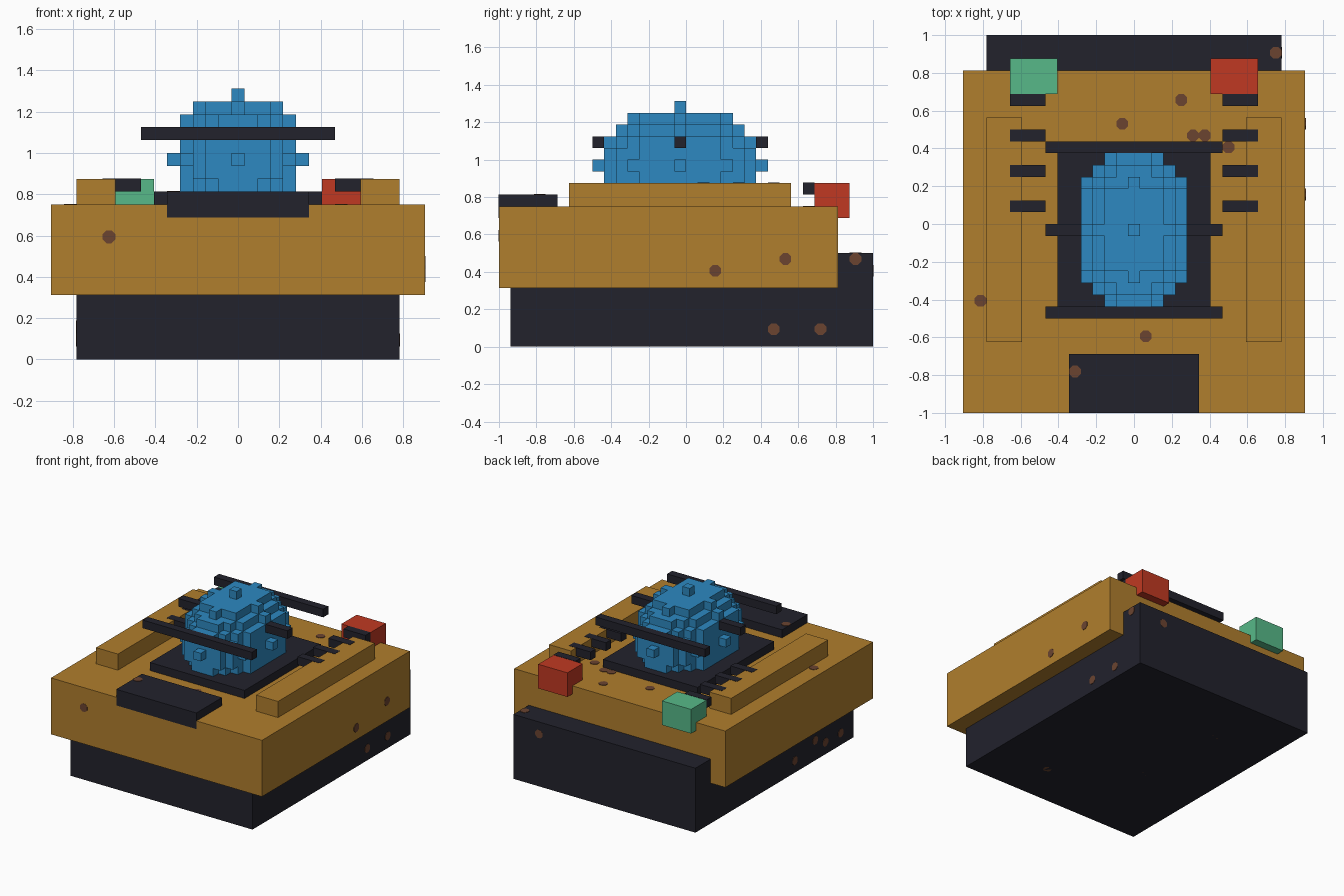
import bpy, bmesh, math
from mathutils import Vector

V = 1 / 16  # one voxel; all part sizes below are in voxels

cube = bpy.data.objects.get("Cube")
if cube:
    bpy.data.objects.remove(cube, do_unlink=True)


def material(name, rgb):
    lin = [((c / 255 + 0.055) / 1.055) ** 2.4 for c in rgb] + [1]
    m = bpy.data.materials.new(name)
    m.use_nodes = True
    m.diffuse_color = lin
    m.node_tree.nodes["Principled BSDF"].inputs["Base Color"].default_value = lin
    return m


mustard = material("mustard", (176, 126, 45))
dark = material("dark_navy", (34, 34, 44))
blue = material("blue", (45, 137, 193))
red = material("red", (192, 57, 34))
green = material("green", (87, 185, 137))
rust = material("rust_brown", (107, 68, 48))


def finish(name, bm, mat):
    bmesh.ops.scale(bm, vec=(V, V, V), verts=bm.verts)
    bmesh.ops.recalc_face_normals(bm, faces=bm.faces)
    mesh = bpy.data.meshes.new(name)
    bm.to_mesh(mesh)
    bm.free()
    mesh.materials.append(mat)
    obj = bpy.data.objects.new(name, mesh)
    bpy.context.collection.objects.link(obj)
    return obj


def box(name, mat, xs, ys, zs):
    bm = bmesh.new()
    bmesh.ops.create_cube(bm, size=1)
    for v in bm.verts:
        v.co = [r[0] if c < 0 else r[1] for c, r in zip(v.co, (xs, ys, zs))]
    return finish(name, bm, mat)


# Dark base: stepped side profile, taller at the back
bm = bmesh.new()
profile = [(-15, 0), (16, 0), (16, 8), (13, 8), (13, 5), (-15, 5)]
face = bm.faces.new([bm.verts.new((-12.5, y, z)) for y, z in profile])
side = bmesh.ops.extrude_face_region(bm, geom=[face])["geom"]
bmesh.ops.translate(bm, vec=(25, 0, 0),
                    verts=[g for g in side if isinstance(g, bmesh.types.BMVert)])
finish("base", bm, dark)

# Main body, front plate and dome plate
box("body", mustard, (-14.5, 14.5), (-16, 13), (5, 12))
box("front_plate", dark, (-5.5, 5.5), (-16.03, -11), (11, 13))
box("dome_plate", dark, (-6.5, 6.5), (-8, 7), (12, 13))

# Side rails, short cross bars and corner lamps
for s, label, lamp in ((1, "left", red), (-1, "right", green)):
    box(label + "_rail", mustard, sorted((s * 9.5, s * 12.5)), (-10, 9), (12, 14))
    box(label + "_lamp", lamp, sorted((s * 6.5, s * 10.5)), (11, 14), (11, 14))
    for i, y in enumerate((1, 4, 7, 10)):
        box(f"{label}_short_bar_{i + 1}", dark, sorted((s * 7.5, s * 10.5)),
            (y, y + 1), (13, 14.03))

# Long bars in front of, through and behind the dome
for label, y in (("front", -8), ("middle", -1), ("back", 6)):
    box(label + "_long_bar", dark, (-7.5, 7.5), (y, y + 1), (17, 18))

# Stepped dome: voxels inside an ellipsoid, keeping only outer faces
cells = {(x, y, z) for x in range(-5, 6) for y in range(-7, 8) for z in range(-2, 6)
         if (x / 5) ** 2 + (y / 7) ** 2 + (z / 5) ** 2 <= 1.0001}
bm = bmesh.new()
for cell in cells:
    for axis in range(3):
        for s in (-1, 1):
            n = Vector([s if a == axis else 0 for a in range(3)])
            if tuple(int(c) for c in Vector(cell) + n) in cells:
                continue
            u = Vector([1 if a == (axis + 1) % 3 else 0 for a in range(3)])
            w = n.cross(u)
            mid = Vector(cell) + n / 2 + Vector((0, -0.5, 15.5))
            bm.faces.new([bm.verts.new(mid + (i * u + j * w) / 2)
                          for i, j in ((-1, -1), (1, -1), (1, 1), (-1, 1))])
bmesh.ops.remove_doubles(bm, verts=bm.verts, dist=0.01)
finish("dome", bm, blue)

# Rust spots: thin eight-sided plates, grouped by the way they face
spots = {
    (0, 0, 1): [(4, 10.5, 12), (-1, 8.5, 12), (5, 7.5, 12), (6, 7.5, 12), (8, 6.5, 12),
                (-13, -6.5, 12), (1, -9.5, 12), (-5, -12.5, 13), (12, 14.5, 8)],
    (0, 0, -1): [(5, -9.5, 0.05), (-4, -3.5, 0.05), (-5, 8.5, 0.05)],
    (0, -1, 0): [(-10, -15.97, 9.5)],
    (0, 1, 0): [(9, 15.97, 6.5)],
    (1, 0, 0): [(14.5, 2.5, 6.5), (14.5, 8.5, 7.5), (12.5, 7.5, 1.5),
                (12.5, 11.5, 1.5), (12.5, 14.5, 7.5)],
    (-1, 0, 0): [(-12.5, -3.5, 1.5), (-12.5, -7.5, 2.5), (-12.5, -9.5, 1.5),
                 (-12.5, -12.5, 1.5)],
}
bm = bmesh.new()
for normal, places in spots.items():
    turn = Vector(normal).to_track_quat("Z", "Y").to_matrix()
    for place in places:
        made = bmesh.ops.create_cone(bm, cap_ends=True, segments=8, radius1=0.54,
                                     radius2=0.54, depth=0.1)["verts"]
        for v in made:
            a = math.atan2(v.co.y, v.co.x) + math.pi / 8
            v.co = turn @ Vector((0.54 * math.cos(a), 0.54 * math.sin(a), v.co.z)) + Vector(place)
finish("rust_spots", bm, rust)
